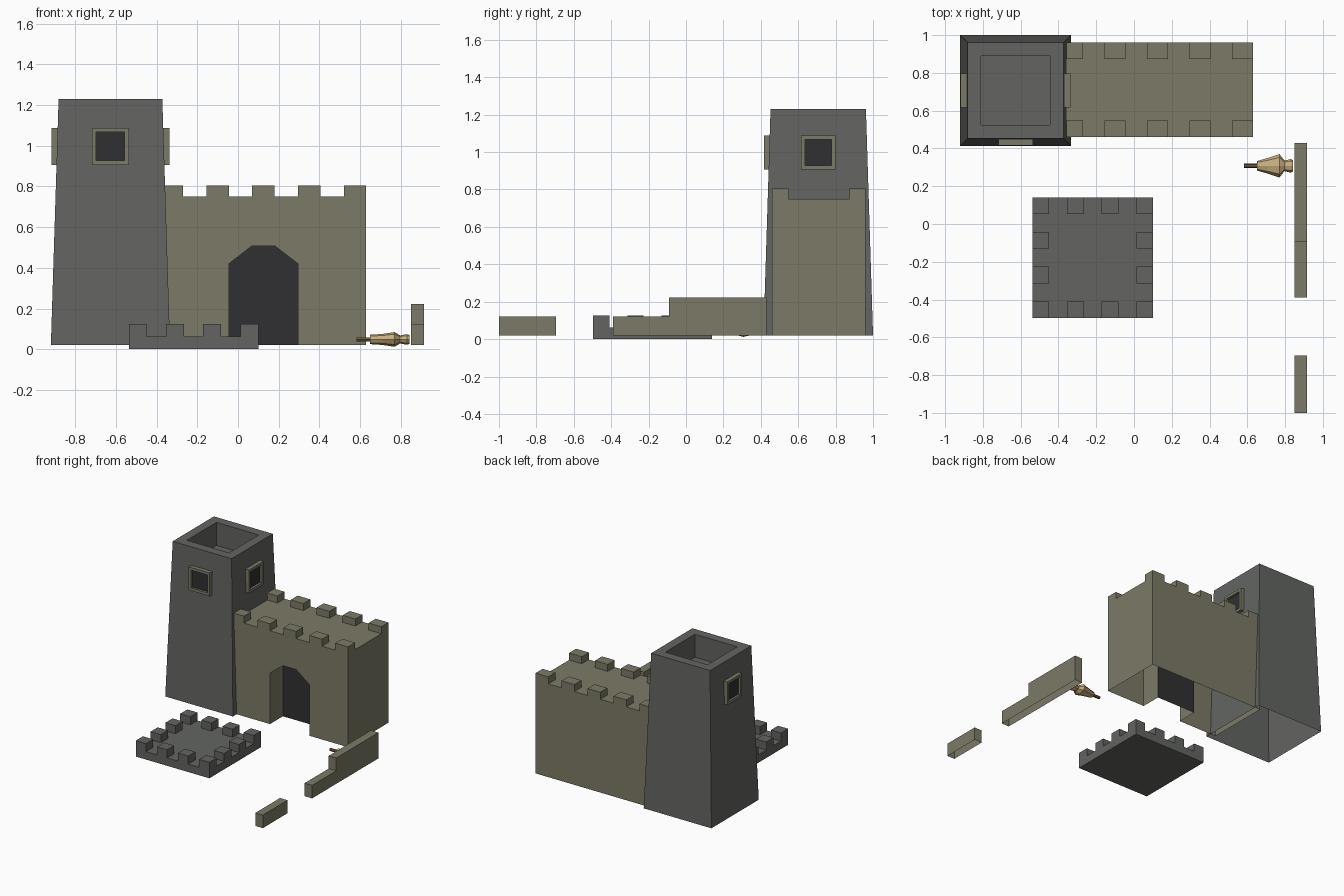
import bpy, bmesh, math
from mathutils import Matrix, Vector

if "Cube" in bpy.data.objects:
    bpy.data.objects.remove(bpy.data.objects["Cube"])


def material(name, rgb):
    m = bpy.data.materials.new(name)
    m.diffuse_color = (*rgb, 1)
    m.use_nodes = True
    m.node_tree.nodes["Principled BSDF"].inputs["Base Color"].default_value = m.diffuse_color
    return m


GREY = material("grey_stone", (0.125, 0.13, 0.12))
OLIVE = material("olive_stone", (0.2, 0.195, 0.135))
DARK = material("dark_opening", (0.03, 0.03, 0.032))
CREAM = material("pale_wood", (0.57, 0.42, 0.2))
BROWN = material("brown_wood", (0.16, 0.09, 0.05))


def finish(name, bm, mat, fix=True):
    if fix:
        bmesh.ops.recalc_face_normals(bm, faces=bm.faces)
    me = bpy.data.meshes.new(name)
    bm.to_mesh(me)
    bm.free()
    me.materials.append(mat)
    ob = bpy.data.objects.new(name, me)
    bpy.context.collection.objects.link(ob)
    return ob


def face(bm, pts):
    return bm.faces.new([bm.verts.new(p) for p in pts])


def bridge(bm, a, b):
    for i in range(len(a)):
        j = (i + 1) % len(a)
        bm.faces.new((a[i], a[j], b[j], b[i]))


def square(bm, c, half, z):
    return [bm.verts.new((c[0] + sx * half, c[1] + sy * half, z))
            for sx, sy in ((-1, -1), (1, -1), (1, 1), (-1, 1))]


def box(bm, x0, x1, y0, y1, z0, z1, bottom=False):
    lo, hi = [[bm.verts.new(p) for p in ((x0, y0, z), (x1, y0, z), (x1, y1, z), (x0, y1, z))]
              for z in (z0, z1)]
    bridge(bm, lo, hi)
    bm.faces.new(hi)
    if bottom:
        bm.faces.new(lo[::-1])


def prism(bm, loop, to3d, d0, d1, cap0=False, cap1=True):
    a = [bm.verts.new(to3d(p, d0)) for p in loop]
    b = [bm.verts.new(to3d(p, d1)) for p in loop]
    bridge(bm, a, b)
    if cap0:
        bm.faces.new(a[::-1])
    if cap1:
        bm.faces.new(b)


BASE = 0.02

# Tapered tower, open below, with a sunken square top
C = (-0.627, 0.707)
bm = bmesh.new()
rings = [square(bm, C, h, z) for h, z in
         ((0.293, BASE), (0.255, 1.23), (0.183, 1.23), (0.183, 1.05))]
for a, b in zip(rings, rings[1:]):
    bridge(bm, a, b)
bm.faces.new(rings[-1])
finish("tower", bm, GREY)

# Framed windows on the front, left and right of the tower
for side, ang in (("front", 0), ("right", 90), ("left", -90)):
    place = Matrix.Translation((C[0], C[1], 0.997)) @ Matrix.Rotation(math.radians(ang), 4, 'Z')
    bm = bmesh.new()
    loops = []
    for h, d in ((0.091, -0.25), (0.091, -0.291), (0.07, -0.291), (0.07, -0.25)):
        loops.append([bm.verts.new((sx * h, d, sz * h))
                      for sx, sz in ((-1, -1), (1, -1), (1, 1), (-1, 1))])
    for a, b in zip(loops, loops[1:] + loops[:1]):
        bridge(bm, a, b)
    bm.transform(place)
    finish("window_frame_" + side, bm, OLIVE)
    bm = bmesh.new()
    face(bm, [(sx * 0.071, -0.274, sz * 0.071) for sx, sz in ((-1, -1), (1, -1), (1, 1), (-1, 1))])
    bm.transform(place)
    finish("window_pane_" + side, bm, DARK, fix=False)

# Gatehouse block, open below, with an arched recess in the front
X0, X1, Y0, Y1, ZT = -0.38, 0.63, 0.46, 0.96, 0.75
RECESS = 0.62
arch = [(-0.045, BASE), (-0.045, 0.42), (0.068, 0.507), (0.182, 0.507), (0.295, 0.42), (0.295, BASE)]
bm = bmesh.new()
face(bm, [(X0, Y0, BASE)] + [(x, Y0, z) for x, z in arch]
     + [(X1, Y0, BASE), (X1, Y0, ZT), (X0, Y0, ZT)])
for (xa, za), (xb, zb) in zip(arch, arch[1:]):
    face(bm, [(xa, Y0, za), (xa, RECESS, za), (xb, RECESS, zb), (xb, Y0, zb)])
face(bm, [(X1, Y0, BASE), (X1, Y1, BASE), (X1, Y1, ZT), (X1, Y0, ZT)])
face(bm, [(X0, Y1, BASE), (X0, Y0, BASE), (X0, Y0, ZT), (X0, Y1, ZT)])
face(bm, [(X1, Y1, BASE), (X0, Y1, BASE), (X0, Y1, ZT), (X1, Y1, ZT)])
face(bm, [(X0, Y0, ZT), (X1, Y0, ZT), (X1, Y1, ZT), (X0, Y1, ZT)])
bmesh.ops.remove_doubles(bm, verts=bm.verts, dist=1e-5)
finish("gatehouse", bm, OLIVE)

bm = bmesh.new()
for i in range(5):
    x = X0 + i * 0.225
    box(bm, x, x + 0.11, Y0, Y0 + 0.087, ZT, 0.805)
    box(bm, x, x + 0.11, Y1 - 0.087, Y1, ZT, 0.805)
finish("gatehouse_merlons", bm, OLIVE)

# Dark door at the back of the recess
bm = bmesh.new()
face(bm, [(x, RECESS, z) for x, z in reversed(arch)])
finish("gate_opening", bm, DARK, fix=False)

# Detached tower top lying on the ground, merlons all round
SX, SY, W, M = -0.537, -0.497, 0.637, 0.088
bm = bmesh.new()
box(bm, SX, SX + W, SY, SY + W, 0, 0.062, bottom=True)
step = (W - M) / 3
for i in range(4):
    for j in range(4):
        if i in (0, 3) or j in (0, 3):
            x, y = SX + i * step, SY + j * step
            box(bm, x, x + M, y, y + M, 0.062, 0.125)
finish("fallen_battlement", bm, GREY)

# Ruined wall pieces on the right
bm = bmesh.new()
wall = [(-0.39, BASE), (0.43, BASE), (0.43, 0.222), (-0.092, 0.222), (-0.092, 0.122), (-0.39, 0.122)]
prism(bm, wall, lambda p, d: (d, p[0], p[1]), 0.85, 0.915, cap0=True)
under = [f for f in bm.faces if all(v.co.z < BASE + 1e-4 for v in f.verts)]
bmesh.ops.delete(bm, geom=under, context='FACES_ONLY')
finish("stepped_wall", bm, OLIVE)
bm = bmesh.new()
box(bm, 0.85, 0.915, -1.0, -0.695, BASE, 0.122)
finish("short_wall", bm, OLIVE)


# Small turned wooden piece lying along x, slightly flattened
def turned(name, profile, mat, sides=8):
    bm = bmesh.new()
    rings = []
    for x, ry, rz in profile:
        rings.append([bm.verts.new((x, 0.308 + ry * math.cos(t), 0.048 + rz * math.sin(t)))
                      for t in (math.tau * k / sides for k in range(sides))])
    for a, b in zip(rings, rings[1:]):
        bridge(bm, a, b)
    bm.faces.new(rings[0])
    bm.faces.new(rings[-1])
    finish(name, bm, mat)


turned("turned_body", [(0.65, 0.025, 0.023), (0.71, 0.042, 0.027), (0.77, 0.062, 0.036),
                       (0.797, 0.028, 0.02), (0.83, 0.036, 0.026), (0.842, 0.03, 0.022)], CREAM)
turned("turned_stem", [(0.583, 0.012, 0.011), (0.66, 0.012, 0.011)], BROWN, 6)
